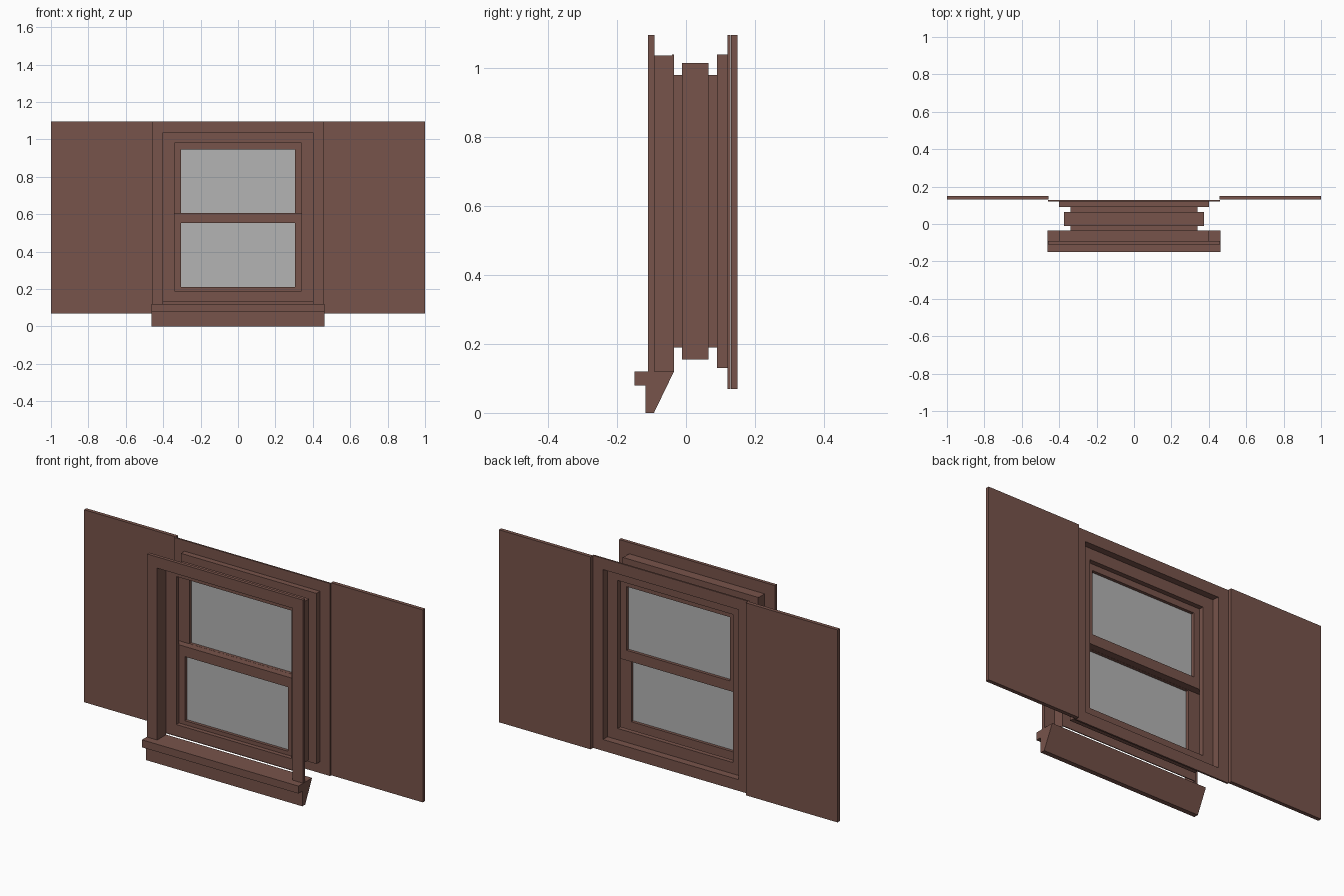
import bpy
import bmesh

cube = bpy.data.objects.get("Cube")
if cube:
    bpy.data.objects.remove(cube, do_unlink=True)


def make_material(name, color):
    mat = bpy.data.materials.new(name)
    mat.use_nodes = True
    mat.diffuse_color = color
    mat.node_tree.nodes["Principled BSDF"].inputs["Base Color"].default_value = color
    return mat


brown = make_material("brown paint", (0.185, 0.087, 0.069, 1))
grey = make_material("grey glass", (0.456, 0.456, 0.456, 1))


def add_object(name, bm, mat):
    bmesh.ops.recalc_face_normals(bm, faces=bm.faces[:])
    mesh = bpy.data.meshes.new(name)
    bm.to_mesh(mesh)
    bm.free()
    mesh.materials.append(mat)
    obj = bpy.data.objects.new(name, mesh)
    bpy.context.collection.objects.link(obj)
    return obj


def box(name, x, y, z, mat):
    """Box from (min, max) pairs."""
    bm = bmesh.new()
    bmesh.ops.create_cube(bm, size=1)
    for v in bm.verts:
        v.co = [r[0] if c < 0 else r[1] for c, r in zip(v.co, (x, y, z))]
    return add_object(name, bm, mat)


def frame(name, half, bottom, top, profile, closed=True, legs_only=False):
    """Sweep a profile of (offset, y) around a rectangle.
    legs_only leaves out the bottom member and caps the two legs."""
    bm = bmesh.new()
    loops = []
    for sx, at_top in ((-1, False), (-1, True), (1, True), (1, False)):
        loop = []
        for d, y in profile:
            z = top + d if at_top else bottom - (0 if legs_only else d)
            loop.append(bm.verts.new((sx * (half + d), y, z)))
        loops.append(loop)
    n = len(profile)
    for i in range(3 if legs_only else 4):
        a, b = loops[i], loops[(i + 1) % 4]
        for j in range(n if closed else n - 1):
            k = (j + 1) % n
            bm.faces.new((a[j], a[k], b[k], b[j]))
    if legs_only:
        bm.faces.new(loops[0])
        bm.faces.new(loops[3])
    return add_object(name, bm, brown)


def bar(offset, y0, y1):
    """Rectangular profile of a solid frame member."""
    return [(0, y0), (offset, y0), (offset, y1), (0, y1)]


# Stepped jamb lining, open at the front and back
HALF, LOW, HIGH = 0.34, 0.19, 0.98
frame("jamb_lining", HALF, LOW, HIGH,
      [(0.06, -0.04), (0.06, -0.035), (0, -0.035), (0, -0.012), (0.035, -0.012),
       (0.035, 0.065), (0, 0.065), (0, 0.09), (0.06, 0.09), (0.06, 0.12)], closed=False)

# Front reveal and trim standing on the sill
frame("front_reveal", 0.40, 0.12, 1.037, [(0, -0.11), (0, -0.035)], closed=False)
frame("front_trim", 0.40, 0.12, 1.037, bar(0.06, -0.11, -0.092), legs_only=True)

# Back trim
frame("back_trim", 0.40, 0.13, 1.037, bar(0.06, 0.12, 0.129))

# Sill, extruded along x
bm = bmesh.new()
section = [(-0.15, 0.12), (-0.15, 0.08), (-0.118, 0.08), (-0.118, 0),
           (-0.093, 0), (-0.035, 0.12)]
face = bm.faces.new([bm.verts.new((-0.462, y, z)) for y, z in section])
extruded = bmesh.ops.extrude_face_region(bm, geom=[face])["geom"]
for v in extruded:
    if isinstance(v, bmesh.types.BMVert):
        v.co.x = 0.462
add_object("sill", bm, brown)

# Sliding sashes with glass: (name, y front, y back, glass bottom, glass top, rails)
GLASS = 0.305
for name, y0, y1, g0, g1, z0, z1 in (
        ("lower", -0.012, 0.026, 0.211, 0.553, 0.155, 0.607),
        ("upper", 0.027, 0.065, 0.607, 0.947, 0.553, 1.015)):
    for side, s in (("right", -1), ("left", 1)):
        box(f"{name}_sash_{side}_stile", sorted((s * GLASS, s * 0.375)),
            (y0, y1), (z0, z1), brown)
    box(f"{name}_sash_bottom_rail", (-GLASS, GLASS), (y0, y1), (z0, g0), brown)
    box(f"{name}_sash_top_rail", (-GLASS, GLASS), (y0, y1), (g1, z1), brown)
    mid = (y0 + y1) / 2
    box(f"{name}_glass", (-GLASS, GLASS), (mid - 0.003, mid + 0.003), (g0, g1), grey)

# Wall panels on both sides
for side, s in (("right", -1), ("left", 1)):
    box(f"{side}_side_panel", sorted((s * 0.458, s * 1.0)), (0.13, 0.15),
        (0.07, 1.097), brown)
